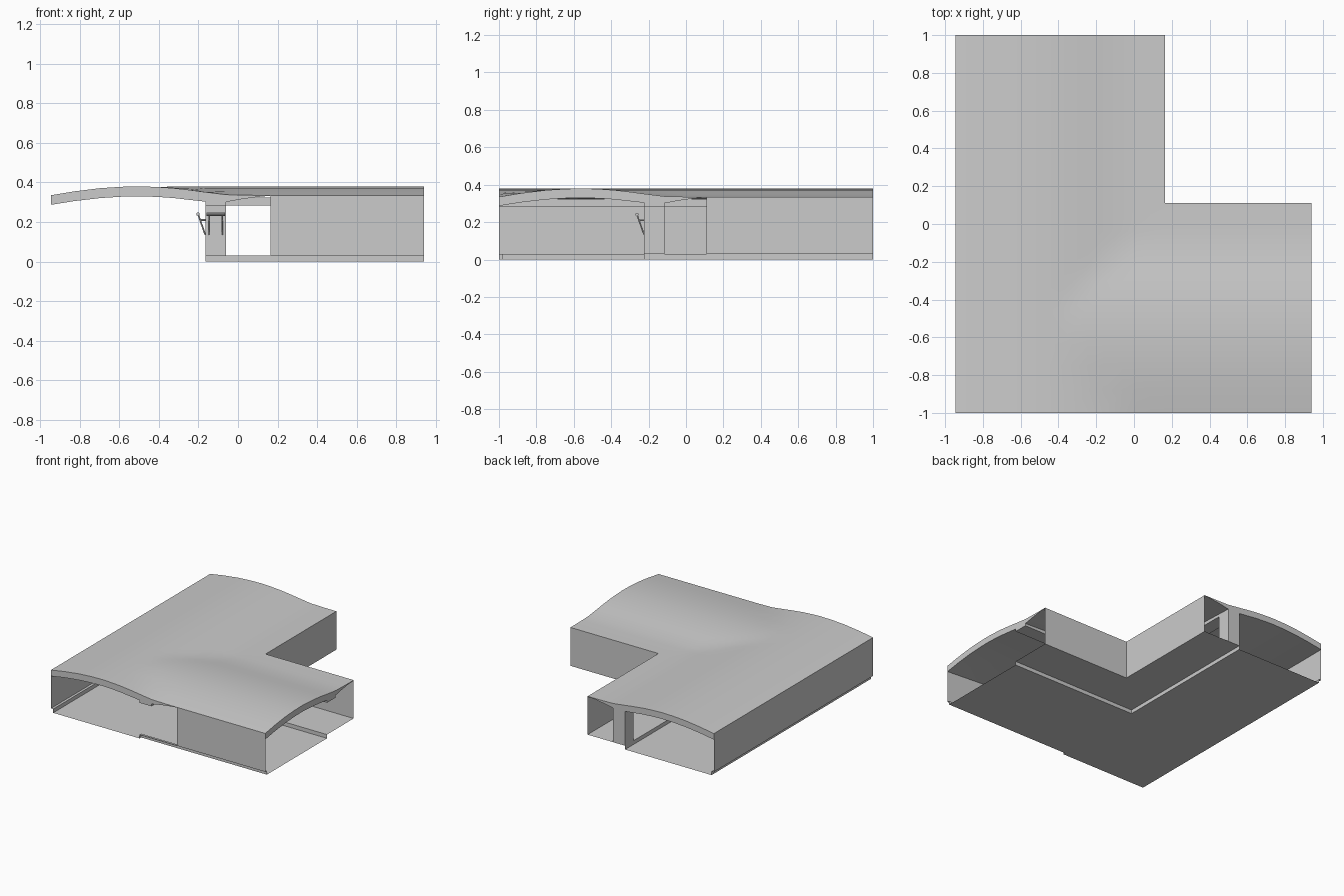
import bpy, bmesh
from mathutils import Vector

if "Cube" in bpy.data.objects:
    bpy.data.objects.remove(bpy.data.objects["Cube"])

grey = bpy.data.materials.new("plain_grey")
grey.use_nodes = True
grey.diffuse_color = (0.6, 0.6, 0.6, 1)
grey.node_tree.nodes["Principled BSDF"].inputs["Base Color"].default_value = (0.6, 0.6, 0.6, 1)

# Plan: outer, platform-edge, post-back and inner-wall lines of both wings
WEST, EAST, SOUTH, NORTH = -0.945, 0.94, -1.0, 1.0
EDGE_X, POST_X, WALL_X = -0.165, -0.06, 0.165
EDGE_Y, POST_Y, WALL_Y = -0.225, -0.115, 0.11
CURB, DECK, EAVE = 0.02, 0.03, 0.335


def finish(name, bm):
    mesh = bpy.data.meshes.new(name)
    bm.to_mesh(mesh)
    bm.free()
    obj = bpy.data.objects.new(name, mesh)
    bpy.context.collection.objects.link(obj)
    mesh.materials.append(grey)
    return obj


def sheet(name, *outlines):
    bm = bmesh.new()
    for outline in outlines:
        bm.faces.new([bm.verts.new(p) for p in outline])
    return finish(name, bm)


def flat(x0, x1, y0, y1, z):
    return [(x0, y0, z), (x1, y0, z), (x1, y1, z), (x0, y1, z)]


def upright(a, b, z0, z1):
    return [(*a, z0), (*b, z0), (*b, z1), (*a, z1)]


def box(name, x0, x1, y0, y1, z0, z1):
    bm = bmesh.new()
    bmesh.ops.create_cube(bm, size=1)
    low, high = Vector((x0, y0, z0)), Vector((x1, y1, z1))
    for v in bm.verts:
        v.co = Vector([(low[i] + high[i]) / 2 + v.co[i] * (high[i] - low[i]) for i in range(3)])
    return finish(name, bm)


def rod(name, a, b, radius):
    a, b = Vector(a), Vector(b)
    bm = bmesh.new()
    bmesh.ops.create_cone(bm, cap_ends=True, segments=10, radius1=radius,
                          radius2=radius, depth=(b - a).length)
    turn = (b - a).to_track_quat("Z", "Y").to_matrix()
    for v in bm.verts:
        v.co = turn @ v.co + (a + b) / 2
    return finish(name, bm)


# Floors: low track bed, raised deck and the riser between them
sheet("track_floor",
      flat(WEST + CURB, EDGE_X, SOUTH, NORTH, 0),
      flat(EDGE_X, EAST, SOUTH + CURB, EDGE_Y, 0))
sheet("platform_deck",
      flat(EDGE_X, WALL_X, EDGE_Y, NORTH, DECK),
      flat(WALL_X, EAST, EDGE_Y, WALL_Y, DECK))
sheet("platform_riser",
      upright((EDGE_X, NORTH), (EDGE_X, EDGE_Y), 0, DECK),
      upright((EDGE_X, EDGE_Y), (EAST, EDGE_Y), 0, DECK))
sheet("outer_curb",
      upright((WEST + CURB, SOUTH), (WEST + CURB, NORTH), 0, DECK),
      flat(WEST, WEST + CURB, SOUTH, NORTH, DECK),
      upright((EAST, SOUTH + CURB), (EDGE_X, SOUTH + CURB), 0, DECK),
      upright((EDGE_X, SOUTH + CURB), (EDGE_X, SOUTH), 0, DECK),
      flat(EDGE_X, EAST, SOUTH, SOUTH + CURB, DECK))

# Walls
sheet("outer_walls",
      upright((WEST, NORTH), (WEST, SOUTH), DECK, EAVE),
      upright((WALL_X, SOUTH), (EAST, SOUTH), DECK, EAVE))
sheet("inner_walls",
      upright((WALL_X, WALL_Y), (WALL_X, NORTH), DECK, EAVE),
      upright((EAST, WALL_Y), (WALL_X, WALL_Y), DECK, EAVE))

# Vaulted roof: distance from outer edge, top height, underside height
SECTION = [(0, .335, .287), (.12, .355, .306), (.25, .371, .321), (.36, .378, .328),
           (.46, .38, .33), (.55, .376, .326), (.62, .371, .321), (.7, .362, .312),
           (.78, .351, .303), (.885, .338, .301), (.96, .336, .315), (1.03, .335, .325),
           (1.11, .335, .333)]


def height(d, side):
    for a, b in zip(SECTION, SECTION[1:]):
        if d <= b[0] + 1e-4:
            return a[side] + (b[side] - a[side]) * (d - a[0]) / (b[0] - a[0])
    return 0


def roof_z(x, y, side):
    along = height(x - WEST, side)
    across = height(y - SOUTH, side)
    return along if x < WEST + 0.6 else max(along, across)


bm = bmesh.new()
xs = [WEST + s[0] for s in SECTION] + [EAST]
ys = [SOUTH + s[0] for s in SECTION] + [NORTH]
grid = {}
last = len(SECTION)
for i, x in enumerate(xs):
    for j, y in enumerate(ys):
        if i < last or j < last:
            grid[i, j] = bm.verts.new((x, y, roof_z(x, y, 1)))
for i in range(last):
    for j in range(last):
        if i < last - 1 or j < last - 1:
            bm.faces.new([grid[i, j], grid[i + 1, j], grid[i + 1, j + 1], grid[i, j + 1]])
lower = bmesh.ops.extrude_face_region(bm, geom=bm.faces[:], use_keep_orig=True)
for v in lower["geom"]:
    if isinstance(v, bmesh.types.BMVert):
        v.co.z = roof_z(v.co.x, v.co.y, 2)
bmesh.ops.recalc_face_normals(bm, faces=bm.faces[:])
roof = finish("vaulted_roof", bm)
bpy.context.view_layer.objects.active = roof
roof.select_set(True)
bpy.ops.object.shade_smooth_by_angle(angle=0.4)

# Beams under the roof and the posts that carry them
BEAM_LOW, BEAM_TOP = 0.283, 0.323
box("long_beam", EDGE_X, POST_X, SOUTH, NORTH, BEAM_LOW, BEAM_TOP)
box("side_beam", POST_X, EAST, EDGE_Y, POST_Y, BEAM_LOW, BEAM_TOP)
box("corner_post", EDGE_X, POST_X, EDGE_Y, POST_Y, DECK, BEAM_LOW)
box("end_post", EDGE_X, POST_X, NORTH + POST_X + EDGE_X + 0.12, NORTH, DECK, BEAM_LOW)

# Small leaning rails on the two track faces of the corner post
for side, place in (("west", lambda out, s, z: (EDGE_X - out, EDGE_Y + s, z)),
                    ("south", lambda out, s, z: (EDGE_X + s, EDGE_Y - out, z))):
    rod(side + "_rail", place(.037, .005, .24), place(.037, .1, .24), .009)
    for s in (.02, .085):
        rod(side + "_rail_strut", place(.037, s, .24), place(0, s, .135), .004)
        rod(side + "_rail_bracket", place(.03, s, .21), place(0, s, .21), .004)
